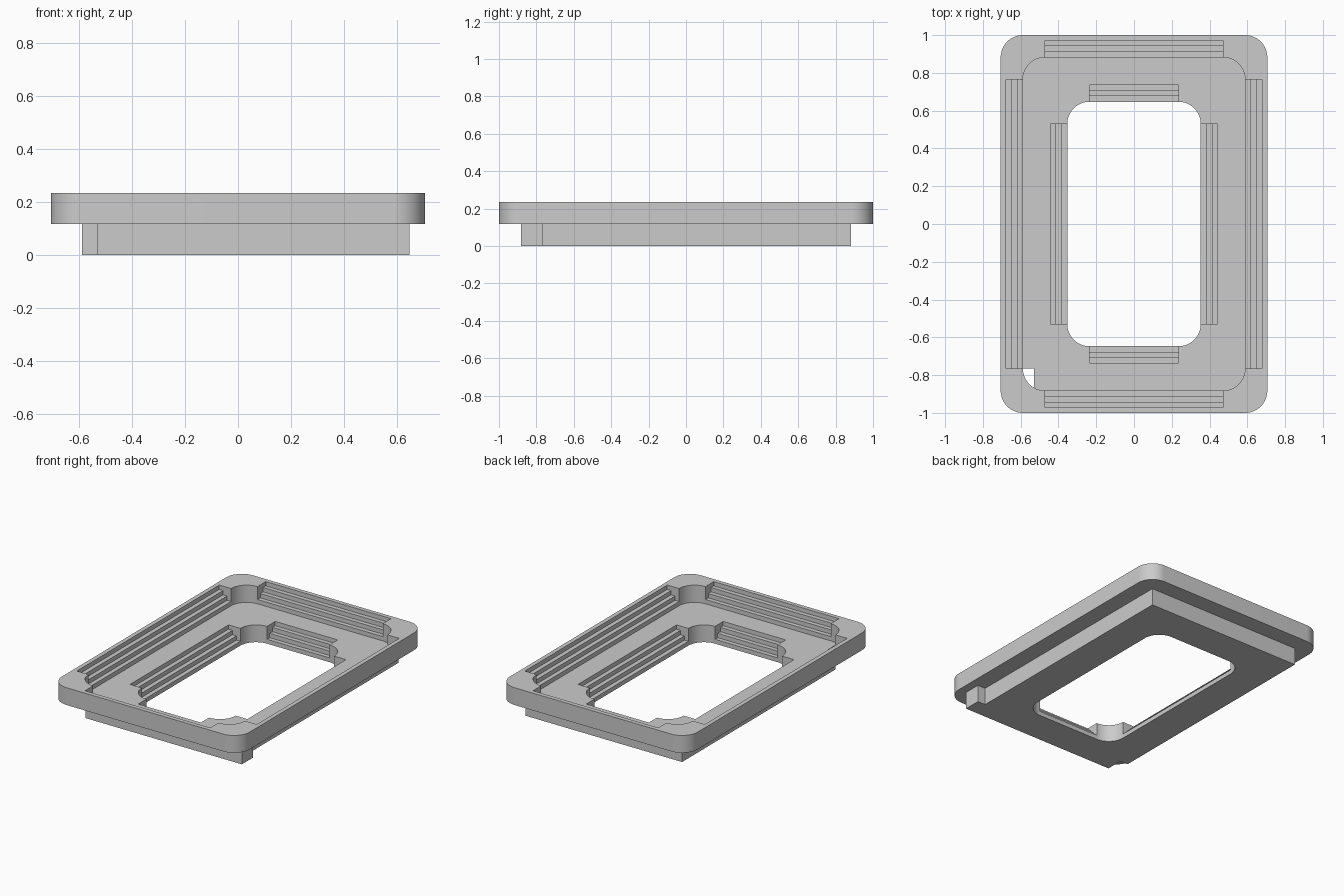
import bpy, bmesh, math
from mathutils import Vector

if "Cube" in bpy.data.objects:
    bpy.data.objects.remove(bpy.data.objects["Cube"])

U = 2 / 17      # module: every size is a multiple of this
SEG = 16        # segments per rounded corner


def corner_arcs(a, b):
    """Four unit-radius corner arcs (counter-clockwise) of a rounded rectangle."""
    arcs = []
    for i, (sx, sy) in enumerate([(1, 1), (-1, 1), (-1, -1), (1, -1)]):
        arcs.append([Vector((sx * (a - 1) + math.cos(t), sy * (b - 1) + math.sin(t), 0))
                     for t in (math.pi / 2 * (i + k / SEG) for k in range(SEG + 1))])
    return arcs


def stepped_slab(name, outline, a, b, z0):
    """One-module-thick slab with a rounded opening (a, b half sizes) and steps on its four sides."""
    bm = bmesh.new()

    def face(pts):
        bm.faces.new([bm.verts.new(p * U) for p in pts])

    def wall(p, q, lo, hi):
        face([Vector((v.x, v.y, z0 + h)) for v, h in ((p, lo), (q, lo), (q, hi), (p, hi))])

    # outer wall
    for p, q in zip(outline, outline[1:] + outline[:1]):
        wall(p, q, 0, 1)

    # stair profile as (outward offset, height)
    profile = [(0, 0), (0, .25)]
    for k in (1, 2, 3):
        profile += [(k / 4, k / 4), (k / 4, (k + 1) / 4)]

    arcs = corner_arcs(a, b)
    for i, arc in enumerate(arcs):
        # rounded corner of the opening
        for p, q in zip(arc, arc[1:]):
            wall(p, q, 0, .25)
            wall(p, q, .25, 1)
        # stairs along the following side
        ang = math.pi / 2 * (i + 1)
        out = Vector((math.cos(ang), math.sin(ang), 0))
        rails = [[e + out * o + Vector((0, 0, z0 + h)) for o, h in profile]
                 for e in (arc[-1], arcs[(i + 1) % 4][0])]
        for k in range(len(profile) - 1):
            face([rails[0][k], rails[1][k], rails[1][k + 1], rails[0][k + 1]])
        # stair end walls
        for e, r in zip((arc[-1], arcs[(i + 1) % 4][0]), rails):
            face(r[1:] + [e + Vector((0, 0, z0 + 1))])

    # top and bottom caps
    bmesh.ops.remove_doubles(bm, verts=bm.verts[:], dist=1e-5)
    for z in (z0 * U, (z0 + 1) * U):
        rim = [e for e in bm.edges if e.is_boundary
               and all(abs(v.co.z - z) < 1e-4 for v in e.verts)]
        bmesh.ops.triangle_fill(bm, edges=rim, use_beauty=True, normal=(0, 0, 1))
    bmesh.ops.recalc_face_normals(bm, faces=bm.faces[:])

    mesh = bpy.data.meshes.new(name)
    bm.to_mesh(mesh)
    bm.free()
    ob = bpy.data.objects.new(name, mesh)
    bpy.context.collection.objects.link(ob)
    bpy.ops.object.select_all(action='DESELECT')
    ob.select_set(True)
    bpy.context.view_layer.objects.active = ob
    bpy.ops.object.shade_smooth_by_angle(angle=math.radians(20))
    return ob


# lower plate: its front strip is shifted half a module to the right
plate = [Vector((x, y, 0)) for x, y in
         [(-5, 7.5), (-5, -6.5), (-4.5, -6.5), (-4.5, -7.5),
          (5.5, -7.5), (5.5, -6.5), (5, -6.5), (5, 7.5)]]
stepped_slab("lower_plate", plate, 3, 5.5, 0)

# upper frame: rounded outside
stepped_slab("upper_frame", sum(corner_arcs(6, 8.5), []), 5, 7.5, 1)
